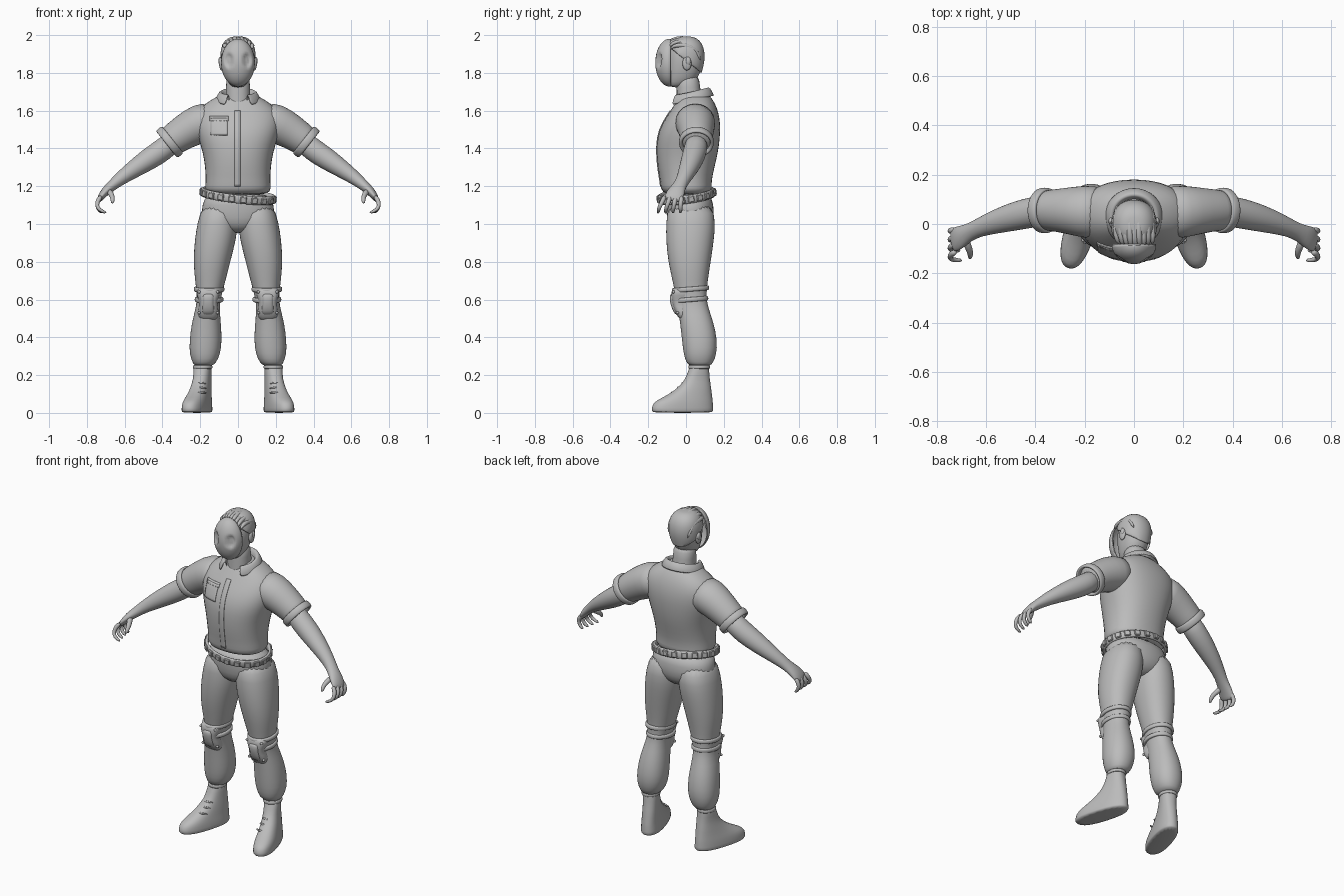
import bpy, bmesh, math
from mathutils import Vector, Matrix, Euler

cube = bpy.data.objects.get("Cube")
if cube:
    bpy.data.objects.remove(cube)

grey = bpy.data.materials.new("plain grey")
grey.use_nodes = True
grey.diffuse_color = (0.5, 0.5, 0.5, 1)
grey.node_tree.nodes["Principled BSDF"].inputs["Base Color"].default_value = (0.5, 0.5, 0.5, 1)


def finish(name, bm, mirror=False, sub=1, thick=0, smooth=True):
    bmesh.ops.recalc_face_normals(bm, faces=bm.faces)
    mesh = bpy.data.meshes.new(name)
    for f in bm.faces:
        f.smooth = smooth
    bm.to_mesh(mesh)
    bm.free()
    mesh.materials.append(grey)
    ob = bpy.data.objects.new(name, mesh)
    bpy.context.collection.objects.link(ob)
    if mirror:
        m = ob.modifiers.new("mirror", "MIRROR")
        m.use_mirror_merge = False
    if thick:
        s = ob.modifiers.new("thickness", "SOLIDIFY")
        s.thickness, s.offset = thick, 0
    if sub:
        ob.modifiers.new("smooth", "SUBSURF").levels = sub
        ob.modifiers["smooth"].render_levels = sub
    return ob


def oval(center, u, v, power=2.0, n=20):
    pts = []
    for i in range(n):
        c, s = math.cos(math.tau * i / n), math.sin(math.tau * i / n)
        e = 2 / power
        pts.append(center + u * math.copysign(abs(c) ** e, c) + v * math.copysign(abs(s) ** e, s))
    return pts


def skin(bm, rings, close=False):
    rows = [[bm.verts.new(p) for p in r] for r in rings]
    n = len(rows[0])
    pairs = list(zip(rows, rows[1:])) + ([(rows[-1], rows[0])] if close else [])
    for a, b in pairs:
        for i in range(n):
            j = (i + 1) % n
            bm.faces.new((a[i], a[j], b[j], b[i]))
    if not close:
        bm.faces.new(rows[0])
        bm.faces.new(rows[-1])
    return bm


def stack(rings, power=2.2, turn=0.0):
    """Horizontal sections given as z, x0, x1, y0, y1."""
    out = []
    spin = Matrix.Rotation(turn, 3, 'Z')
    for z, x0, x1, y0, y1 in rings:
        c = Vector(((x0 + x1) / 2, (y0 + y1) / 2, z))
        out.append(oval(c, spin @ Vector(((x1 - x0) / 2, 0, 0)), spin @ Vector((0, (y1 - y0) / 2, 0)), power))
    return skin(bmesh.new(), out)


def even(rings):
    return [(z, -x, x, y0, y1) for z, x, y0, y1 in rings]


def tube(bm, rings, n=16):
    """Sections along a path given as x, y, z, width, depth."""
    pts = [Vector(r[:3]) for r in rings]
    out = []
    for i, r in enumerate(rings):
        t = (pts[min(i + 1, len(pts) - 1)] - pts[max(i - 1, 0)]).normalized()
        ref = Vector((0, 1, 0)) if abs(t.y) < 0.8 else Vector((1, 0, 0))
        side = (ref - t * ref.dot(t)).normalized()
        out.append(oval(pts[i], side * r[3], side.cross(t) * r[4], 2, n))
    return skin(bm, out)


def band(bm, mat, rx, ry, half, thick, n=40):
    rings = []
    for i in range(n):
        a = math.tau * i / n
        d = Vector((math.cos(a), math.sin(a), 0))
        c = Vector((rx * d.x, ry * d.y, 0))
        rings.append([mat @ p for p in oval(c, d * thick, Vector((0, 0, half)), 4, 8)])
    return skin(bm, rings, True)


def place(x, y, z, rx=0, ry=0, rz=0):
    return Matrix.Translation((x, y, z)) @ Euler((rx, ry, rz)).to_matrix().to_4x4()


def ball(bm, x, y, z, sx, sy, sz):
    bmesh.ops.create_uvsphere(bm, u_segments=16, v_segments=10, radius=1,
                              matrix=Matrix.Translation((x, y, z)) @ Matrix.Diagonal((sx, sy, sz, 1)))
    return bm


# Shirt and sleeves
shirt = finish("shirt", stack(even([
    (1.15, .165, -.115, .125), (1.19, .178, -.137, .14), (1.22, .172, -.137, .135),
    (1.3, .175, -.152, .152), (1.38, .188, -.158, .172), (1.46, .215, -.155, .182),
    (1.53, .23, -.13, .184), (1.59, .225, -.09, .174), (1.64, .175, -.058, .155),
    (1.675, .11, -.035, .13), (1.69, .085, -.02, .115)]), 2.3))
finish("sleeves", tube(bmesh.new(), [
    (.12, .045, 1.55, .11, .1), (.2, .05, 1.535, .108, .107), (.28, .055, 1.49, .093, .094),
    (.34, .055, 1.45, .084, .084), (.375, .055, 1.425, .082, .082)], 20), True)
cuff_turn = Vector((.78, 0, -.62)).to_track_quat('Z', 'Y').to_matrix().to_4x4()
finish("sleeve_cuffs", band(bmesh.new(), Matrix.Translation((.362, .055, 1.434)) @ cuff_turn,
                            .083, .083, .022, .01), True)


# Thin plates laid on the chest
def chest_plate(name, x0, x1, z0, z1, cols, rows):
    bm = bmesh.new()
    grid = [[bm.verts.new((x0 + (x1 - x0) * i / cols, -.4, z0 + (z1 - z0) * j / rows))
             for i in range(cols + 1)] for j in range(rows + 1)]
    for a, b in zip(grid, grid[1:]):
        for i in range(cols):
            bm.faces.new((a[i], a[i + 1], b[i + 1], b[i]))
    ob = finish(name, bm, sub=0)
    w = ob.modifiers.new("lay", "SHRINKWRAP")
    w.target, w.wrap_method, w.offset = shirt, 'PROJECT', .001
    w.use_project_y, w.use_positive_direction = True, True
    s = ob.modifiers.new("thickness", "SOLIDIFY")
    s.thickness, s.offset = .006, 0


chest_plate("chest_pocket", -.145, -.055, 1.47, 1.56, 8, 8)
chest_plate("pocket_flap", -.149, -.051, 1.545, 1.57, 8, 3)
chest_plate("shirt_placket", -.018, .012, 1.2, 1.6, 3, 30)

# Folded collar, open at the front
bm = bmesh.new()
rows = []
for r, dz in ((.07, -.03), (.082, .015), (.096, .014), (.118, -.03)):
    row = []
    for i in range(25):
        a = math.radians(-152 + 304 * i / 24)
        f = (abs(a) / math.radians(152)) ** 4
        rr = r + .018 * f
        row.append(bm.verts.new((rr * math.sin(a), .035 + rr * .95 * math.cos(a),
                                 1.685 + .022 * math.cos(a) + dz * (1 + .3 * f))))
    rows.append(row)
for a, b in zip(rows, rows[1:]):
    for i in range(24):
        bm.faces.new((a[i], a[i + 1], b[i + 1], b[i]))
finish("collar", bm, thick=.008)

# Bare arms with palms, fingers and thumbs
finish("arms", tube(bmesh.new(), [
    (.33, .06, 1.45, .06, .06), (.4, .05, 1.39, .064, .062), (.47, .035, 1.345, .061, .06),
    (.56, .01, 1.285, .05, .047), (.63, -.015, 1.235, .037, .035), (.67, -.035, 1.2, .036, .028),
    (.7, -.05, 1.175, .046, .025), (.727, -.065, 1.142, .052, .018), (.738, -.07, 1.12, .042, .011)]), True)
bm = bmesh.new()
for k in range(4):
    y, s = -.025 - .029 * k, -.003 - .007 * k
    tube(bm, [(.722, y, 1.15, .013, .013), (.742, y + s * .4, 1.125, .014, .014),
              (.748, y + s, 1.1, .012, .012), (.738, y + s * 1.4, 1.075, .011, .011),
              (.718 - .008 * k, y + s * 1.5, 1.058, .008, .008)], 8)
tube(bm, [(.688, -.06, 1.18, .018, .018), (.67, -.095, 1.157, .017, .016),
          (.662, -.122, 1.135, .013, .013), (.666, -.14, 1.108, .009, .009)], 8)
finish("fingers", bm, True)

# Neck, head and ears
finish("neck", stack(even([(1.58, .07, -.06, .09), (1.66, .066, -.05, .085),
                           (1.72, .064, -.05, .075), (1.8, .064, -.05, .07)])))
head_rings = [(1.722, .03, -.085, -.02), (1.75, .055, -.098, .05), (1.8, .074, -.1, .076),
              (1.85, .083, -.1, .09), (1.9, .087, -.095, .093), (1.95, .077, -.08, .08),
              (1.978, .048, -.05, .05), (1.985, .02, -.02, .02)]
finish("head", stack(even(head_rings)))
bm = ball(bmesh.new(), .088, .005, 1.85, .012, .024, .037)
ball(bm, .094, .012, 1.862, .01, .014, .022)
finish("ears", bm, True, 0)

# Hair cap trimmed along the hairline, with swept strands
bm = stack(even([(z + .004, x + .005, y0 - .004, y1 + .005) for z, x, y0, y1 in head_rings]))
bmesh.ops.bisect_plane(bm, geom=bm.verts[:] + bm.edges[:] + bm.faces[:], plane_co=(0, -.09, 1.935),
                       plane_no=(0, .62, .78), clear_inner=True)
finish("hair_cap", bm, thick=.008)
bm = bmesh.new()
for k in range(9):
    x = (k - 4) * .018
    drop = (x / .08) ** 2 * .042
    lift = .006 * (k % 2)
    tube(bm, [(x * .9 + .01, -.1 + drop * .5, 1.945 - drop * .6, .006, .006),
              (x + .004, -.08 + drop * .4, 1.978 - drop, .014, .012),
              (x, -.03, 1.981 + lift - drop, .014, .014), (x * 1.05, .03, 1.976 + lift - drop, .014, .014),
              (x, .07 - drop * .3, 1.945 - drop, .012, .012),
              (x * .9, .094 - drop * .5, 1.9 - drop, .004, .004)], 8)
finish("hair_strands", bm)

# Domed face mask with two shallow eye hollows
bm = bmesh.new()
bmesh.ops.create_uvsphere(bm, u_segments=48, v_segments=36, radius=1)
bmesh.ops.delete(bm, geom=[v for v in bm.verts if v.co.y > .01], context='VERTS')
for v in bm.verts:
    v.co = Vector((v.co.x * .087, v.co.y * .074 - .086, v.co.z * .124 + 1.854))
    d = ((abs(v.co.x) - .047) / .024) ** 2 + ((v.co.z - 1.866) / .042) ** 2
    if d < 1:
        v.co.y += .016 * min(1, (1 - d) * 1.6)
finish("face_mask", bm, sub=0, thick=.005)
finish("mask_rim", band(bmesh.new(), place(0, -.086, 1.854, math.pi / 2), .086, .123, .006, .004))

# Belt and its loops
belt_place = place(0, .003, 1.15, .13, .11)
finish("belt", band(bmesh.new(), belt_place, .19, .144, .024, .01))
bm = bmesh.new()
for i in range(20):
    a = math.tau * (i + .5) / 20
    spot = place(.197 * math.cos(a), .152 * math.sin(a), 0, 0, 0, math.atan2(math.sin(a) * .19, math.cos(a) * .144))
    bmesh.ops.create_cube(bm, size=1, matrix=belt_place @ spot @ Matrix.Diagonal((.016, .034, .034, 1)))
bmesh.ops.bevel(bm, geom=bm.edges[:], offset=.004, segments=1, affect='EDGES')
finish("belt_loops", bm, sub=0, smooth=False)

# Trousers
finish("trouser_seat", stack(even([(1.17, .172, -.115, .132), (1.1, .192, -.108, .148),
                                   (1.03, .2, -.104, .15), (.98, .13, -.085, .125), (.95, .05, -.04, .08)])))
finish("trouser_legs", stack([
    (1.12, .005, .188, -.1, .145), (1.0, 0, .217, -.106, .157), (.92, .008, .23, -.108, .15),
    (.8, .04, .238, -.096, .132), (.7, .065, .228, -.072, .116), (.62, .088, .217, -.056, .107),
    (.56, .098, .222, -.045, .117), (.48, .09, .246, -.032, .147), (.38, .084, .258, -.022, .168),
    (.31, .093, .258, -.013, .162), (.265, .115, .24, 0, .145), (.245, .14, .23, .025, .125)]), True)

# Knee straps, pads and rivets
bm = bmesh.new()
for z, r in ((.655, .073), (.6, .068)):
    band(bm, place(.153, .024, z, .08, 0), r, r + .018, .013, .009)
finish("knee_straps", bm, True)
finish("knee_pads", stack([
    (.485, .125, .19, -.02, .03), (.505, .105, .21, -.042, .03), (.54, .1, .215, -.062, .03),
    (.585, .113, .202, -.077, .03), (.625, .095, .22, -.08, .03), (.65, .095, .22, -.075, .02),
    (.665, .115, .2, -.065, .0)], 3), True)
finish("knee_shells", stack([
    (.515, .13, .185, -.05, 0), (.535, .12, .195, -.069, 0), (.585, .127, .188, -.086, 0),
    (.62, .12, .195, -.088, 0), (.635, .13, .185, -.08, 0)], 3), True)
bm = bmesh.new()
for x in (.108, .206):
    for y, z in ((-.066, .64), (-.045, .53)):
        ball(bm, x, y, z, .008, .008, .008)
finish("knee_rivets", bm, True, 0)

# Boots, toes turned outward
finish("boots", stack([
    (0, .157, .277, -.185, .15), (.008, .153, .281, -.19, .152), (.045, .155, .279, -.187, .15),
    (.068, .155, .272, -.16, .148), (.095, .15, .258, -.1, .142), (.14, .145, .243, -.035, .135),
    (.18, .144, .234, -.005, .127), (.23, .142, .234, .015, .122), (.275, .142, .232, .03, .12)],
    2.4, math.radians(17)), True)
finish("boot_collars", band(bmesh.new(), place(.187, .07, .243), .046, .052, .01, .006), True)
bm = bmesh.new()
for z, y in ((.105, -.075), (.13, -.043), (.155, -.02)):
    tube(bm, [(.165, y + .018, z, .005, .005), (.196, y - .006, z + .006, .006, .006),
              (.228, y + .014, z, .005, .005)], 8)
finish("boot_laces", bm, True)
